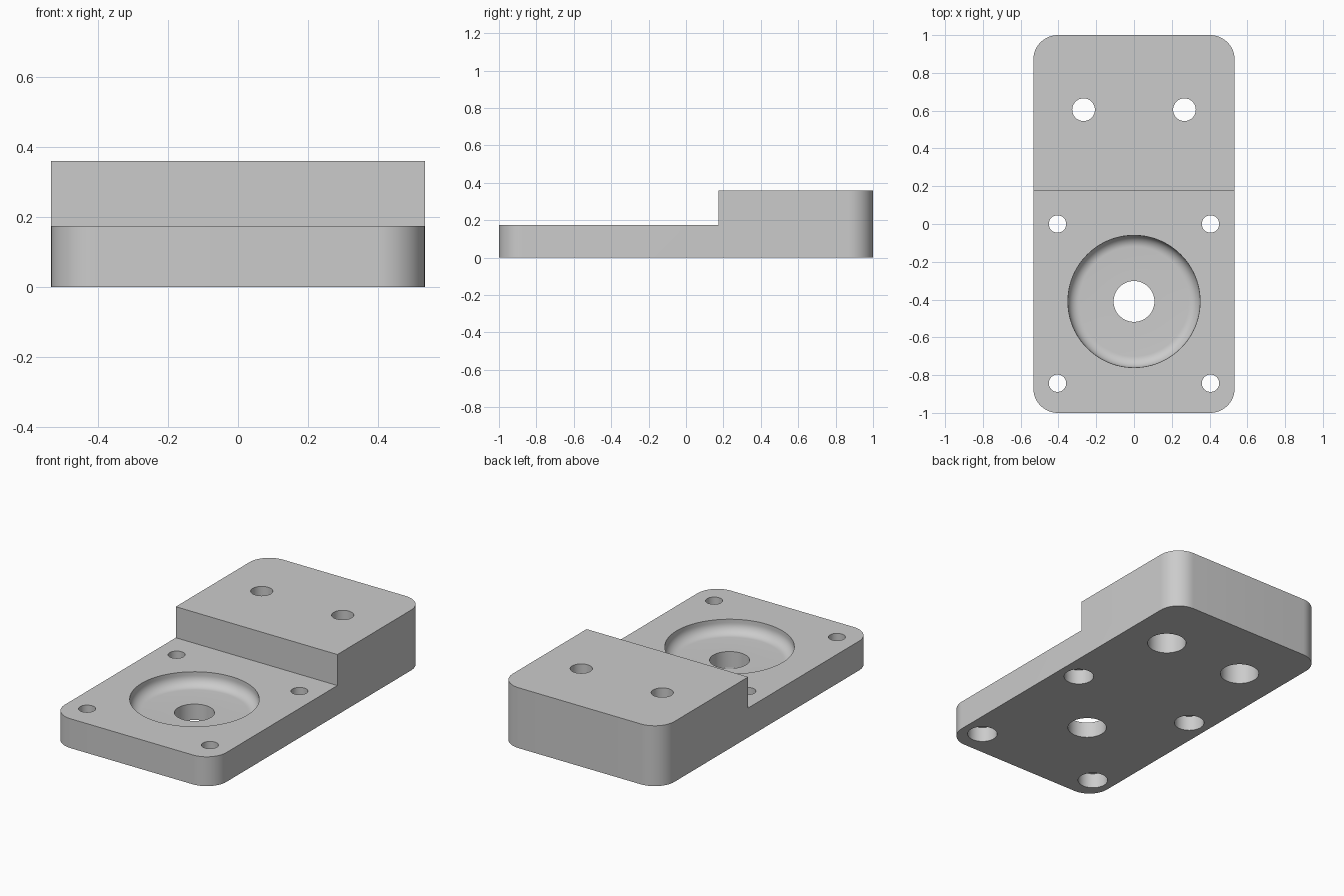
import bpy, bmesh, math

cube = bpy.data.objects.get("Cube")
if cube:
    bpy.data.objects.remove(cube, do_unlink=True)

HALF_W, LOW, HIGH, STEP_Y, CORNER = 0.533, 0.175, 0.36, 0.175, 0.13

grey = bpy.data.materials.new("plain grey")
grey.use_nodes = True
grey.diffuse_color = (0.6, 0.6, 0.6, 1)
grey.node_tree.nodes["Principled BSDF"].inputs["Base Color"].default_value = (0.6, 0.6, 0.6, 1)


def add_object(name, bm):
    bmesh.ops.recalc_face_normals(bm, faces=bm.faces)
    mesh = bpy.data.meshes.new(name)
    bm.to_mesh(mesh)
    bm.free()
    mesh.materials.append(grey)
    obj = bpy.data.objects.new(name, mesh)
    bpy.context.collection.objects.link(obj)
    return obj


def lathe(name, profile, x, y, steps=64):
    """Closed round cutter from (radius, height) points, bottom to top."""
    bm = bmesh.new()
    rings = []
    for r, z in profile:
        angles = [2 * math.pi * i / steps for i in range(steps)]
        rings.append([bm.verts.new((x + r * math.cos(a), y + r * math.sin(a), z)) for a in angles])
    for a, b in zip(rings, rings[1:]):
        for i in range(steps):
            j = (i + 1) % steps
            bm.faces.new((a[i], a[j], b[j], b[i]))
    bm.faces.new(rings[0])
    bm.faces.new(rings[-1])
    return add_object(name, bm)


def counterbore(name, x, y, hole, head, depth):
    return lathe(name, [(head, -0.1), (head, depth), (hole, depth), (hole, 0.5)], x, y)


# Stepped block: side profile extruded across the width, upright corners rounded
bm = bmesh.new()
side = [(-1, 0), (1, 0), (1, HIGH), (STEP_Y, HIGH), (STEP_Y, LOW), (-1, LOW)]
face = bm.faces.new([bm.verts.new((-HALF_W, y, z)) for y, z in side])
ext = bmesh.ops.extrude_face_region(bm, geom=[face])
moved = [v for v in ext["geom"] if isinstance(v, bmesh.types.BMVert)]
bmesh.ops.translate(bm, verts=moved, vec=(2 * HALF_W, 0, 0))
corners = [e for e in bm.edges
           if all(abs(v.co.y) > 0.99 for v in e.verts)
           and abs(e.verts[0].co.z - e.verts[1].co.z) > 0.1]
bmesh.ops.bevel(bm, geom=corners, offset=CORNER, segments=14, profile=0.5, affect="EDGES")
block = add_object("stepped_mounting_block", bm)

# Round dish with a filleted floor and a central through hole
DISH_R, FLOOR, FILLET, BORE = 0.35, 0.095, 0.06, 0.108
arc = []
for i in range(11):
    a = math.pi / 2 * i / 10
    arc.append((DISH_R - FILLET + FILLET * math.sin(a), FLOOR + FILLET * (1 - math.cos(a))))
cutters = [lathe("dish_cutter", [(BORE, -0.1), (BORE, FLOOR)] + arc + [(DISH_R, 0.3)], 0, -0.41, 96)]

# Screw holes, counterbored from underneath
for sx, label in ((-1, "right"), (1, "left")):
    cutters.append(counterbore(label + "_large_hole", sx * 0.267, 0.605, 0.06, 0.108, 0.14))
    for y, place in ((0, "middle"), (-0.843, "front")):
        cutters.append(counterbore(label + "_" + place + "_hole", sx * 0.405, y, 0.046, 0.083, 0.09))

bpy.context.view_layer.objects.active = block
block.select_set(True)
for cutter in cutters:
    cutter.hide_render = True
    mod = block.modifiers.new(cutter.name, "BOOLEAN")
    mod.operation = "DIFFERENCE"
    mod.solver = "EXACT"
    mod.object = cutter
    bpy.ops.object.modifier_apply(modifier=mod.name)
    bpy.data.objects.remove(cutter, do_unlink=True)

bpy.ops.object.shade_smooth_by_angle(angle=math.radians(30))
